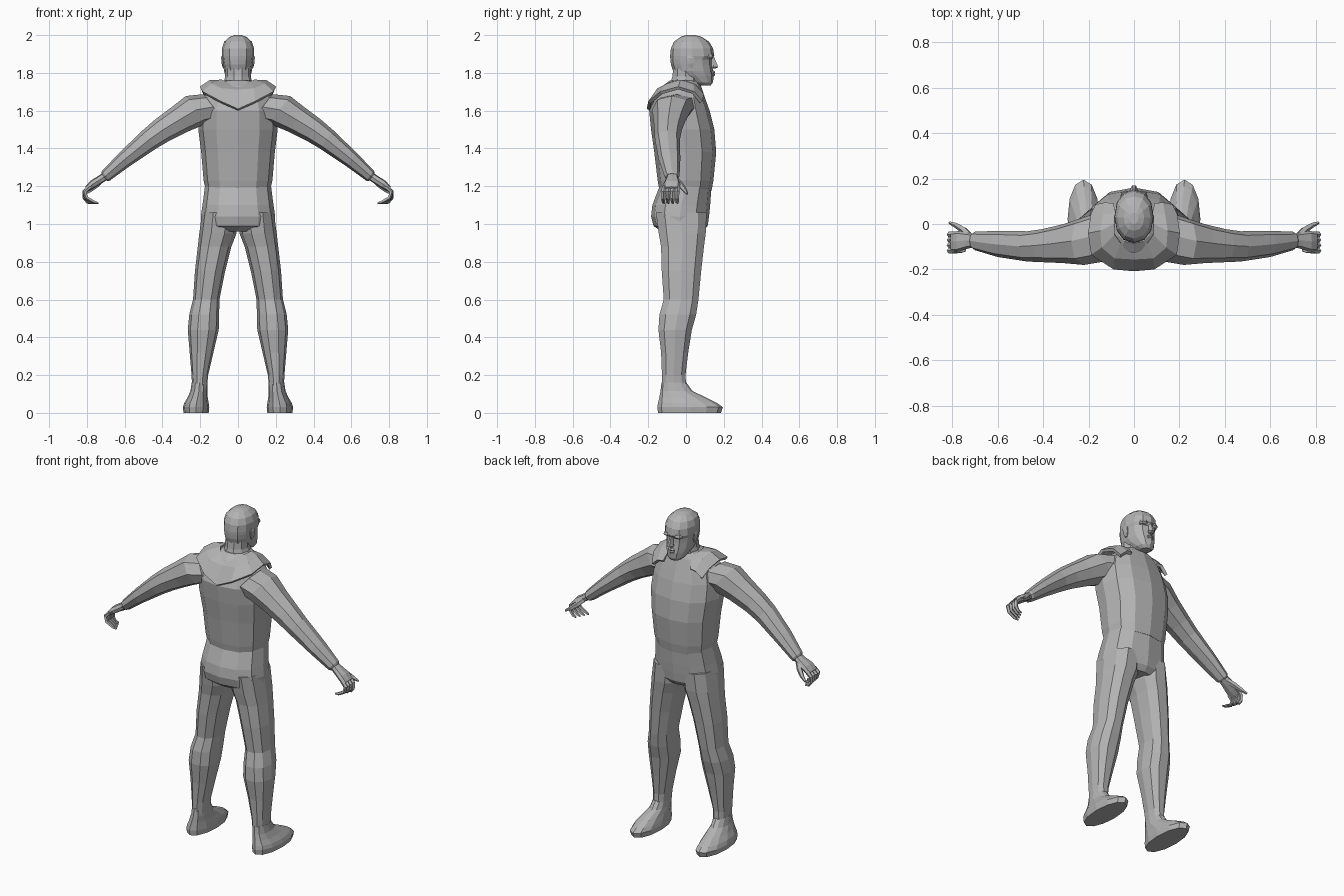
import bpy, bmesh, math
from mathutils import Vector

grey = bpy.data.materials.new("plain grey")
grey.diffuse_color = (0.45, 0.45, 0.45, 1)


def finish(name, bm, mirror=False):
    bmesh.ops.recalc_face_normals(bm, faces=bm.faces)
    me = bpy.data.meshes.new(name)
    bm.to_mesh(me)
    bm.free()
    me.materials.append(grey)
    ob = bpy.data.objects.new(name, me)
    bpy.context.collection.objects.link(ob)
    if mirror:
        ob.modifiers.new("mirror", 'MIRROR').use_mirror_merge = False
    return ob


def skin(name, rings, mirror=False):
    """Join closed rings of points into a capped, flat-faced skin."""
    bm = bmesh.new()
    vs = [[bm.verts.new(p) for p in r] for r in rings]
    n = len(vs[0])
    for a, b in zip(vs, vs[1:]):
        for i in range(n):
            j = (i + 1) % n
            bm.faces.new((a[i], a[j], b[j], b[i]))
    bm.faces.new(vs[0])
    bm.faces.new(vs[-1])
    return finish(name, bm, mirror)


def oval(c, u, v, n, p):
    pts = []
    for i in range(n):
        t = 2 * math.pi * i / n
        ct, st = math.cos(t), math.sin(t)
        a = math.copysign(abs(ct) ** (2 / p), ct)
        b = math.copysign(abs(st) ** (2 / p), st)
        pts.append(Vector(c) + Vector(u) * a + Vector(v) * b)
    return pts


def stack(name, rows, n=12, p=2.3, mirror=False):
    """Level sections: z, x0, x1, y0, y1."""
    return skin(name, [oval(((x0 + x1) / 2, (y0 + y1) / 2, z), ((x1 - x0) / 2, 0, 0),
                            (0, (y1 - y0) / 2, 0), n, p) for z, x0, x1, y0, y1 in rows], mirror)


def body(name, rows, **k):
    return stack(name, [(z, -w, w, a, b) for z, w, a, b in rows], **k)


def tube(name, pts, radii, n=5):
    """Tapered tube along a path, mirrored to the other side."""
    pts = [Vector(q) for q in pts]
    rings = []
    for i, q in enumerate(pts):
        d = (pts[min(i + 1, len(pts) - 1)] - pts[max(i - 1, 0)]).normalized()
        v = Vector((0, 1, 0))
        v = (v - d * v.dot(d)).normalized()
        rings.append(oval(q, d.cross(v) * radii[i], v * radii[i], n, 2))
    return skin(name, rings, True)


# Jacket and trousers
body("jacket", [(1.175, .17, -.14, .135), (1.23, .182, -.15, .145), (1.38, .195, -.168, .16),
                (1.5, .21, -.185, .15), (1.6, .205, -.195, .125), (1.67, .185, -.165, .1),
                (1.73, .12, -.125, .08), (1.76, .075, -.085, .06)])
body("pelvis", [(.96, .14, -.13, .09), (.99, .195, -.172, .115), (1.04, .197, -.185, .122),
                (1.1, .188, -.178, .128), (1.2, .175, -.14, .135)])
stack("leg", [(1.06, .005, .19, -.165, .115), (.95, .008, .205, -.15, .11), (.88, .035, .213, -.137, .1),
              (.75, .068, .228, -.133, .085), (.6, .098, .238, -.122, .07), (.52, .1, .258, -.145, .058),
              (.44, .102, .266, -.15, .035), (.32, .13, .256, -.135, .015), (.2, .158, .246, -.13, 0),
              (.12, .165, .242, -.128, .005)], n=10, mirror=True)
stack("shoe", [(0, .155, .288, -.148, .185), (.03, .152, .292, -.152, .195), (.052, .155, .285, -.148, .165),
               (.08, .16, .268, -.142, .11), (.115, .162, .252, -.135, .035), (.16, .163, .245, -.13, .002)],
      n=12, p=2.1, mirror=True)

# Sleeve sections: x, z, half thickness, y0, y1
sleeve = [(.13, 1.62, .085, -.165, .06), (.22, 1.605, .092, -.18, .03), (.31, 1.552, .078, -.172, .0),
          (.4, 1.497, .068, -.168, -.022), (.47, 1.447, .06, -.165, -.032), (.6, 1.342, .045, -.145, -.03),
          (.7, 1.255, .033, -.115, -.034), (.708, 1.248, .026, -.105, -.042)]
rings = []
for x, z, r, a, b in sleeve:
    rings.append(oval((x, (a + b) / 2, z), (.61 * r, 0, .79 * r), (0, (b - a) / 2, 0), 8, 2.2))
skin("sleeve", rings, True)

# Hands
palm = [(.69, 1.262, .022, -.1, -.045), (.73, 1.235, .022, -.108, -.038),
        (.77, 1.21, .022, -.122, -.03), (.8, 1.185, .015, -.122, -.035)]
skin("palm", [oval((x, (a + b) / 2, z), (.55 * r, 0, .83 * r), (0, (b - a) / 2, 0), 8, 2.6)
              for x, z, r, a, b in palm], True)
for i in range(4):
    y = -.044 - .024 * i
    c = .012 * i
    tube("finger", [(.785, y, 1.197), (.812, y - .002, 1.17), (.812 - c * .3, y - .004, 1.138),
                    (.795 - c, y - .003, 1.115), (.775 - c, y, 1.11)], [.012, .0125, .011, .009, .005])
tube("thumb", [(.725, -.05, 1.23), (.75, -.026, 1.205), (.782, -.006, 1.178), (.812, .006, 1.16)],
     [.016, .016, .012, .006])

# Folded hood: inner edge, ridge and outer edge from the back seam to the chest
half = [((0, -.085, 1.735), (0, -.15, 1.705), (0, -.2, 1.605)),
        ((.06, -.08, 1.745), (.085, -.145, 1.712), (.09, -.192, 1.645)),
        ((.085, -.045, 1.755), (.14, -.1, 1.735), (.185, -.13, 1.695)),
        ((.085, 0, 1.752), (.145, -.03, 1.755), (.197, -.04, 1.72)),
        ((.08, .045, 1.735), (.135, .035, 1.735), (.185, .04, 1.695)),
        ((.09, .085, 1.685), (.125, .088, 1.682), (.165, .08, 1.645))]
bm = bmesh.new()
rows = [[bm.verts.new(q) for q in r] for r in half]
for a, b in zip(rows, rows[1:]):
    for i in range(2):
        bm.faces.new((a[i], b[i], b[i + 1], a[i + 1]))
hood = finish("hood", bm, True)
hood.modifiers["mirror"].use_mirror_merge = True
sol = hood.modifiers.new("thickness", 'SOLIDIFY')
sol.thickness, sol.offset = .018, 0

# Neck and head
body("neck", [(1.68, .085, -.1, .07), (1.74, .078, -.088, .075), (1.78, .068, -.076, .07),
              (1.83, .068, -.07, .06)], n=10, p=2)
body("head", [(1.733, .03, .07, .13), (1.75, .05, .03, .143), (1.785, .066, -.04, .147),
              (1.81, .074, -.068, .143), (1.845, .079, -.08, .138), (1.872, .083, -.083, .137),
              (1.89, .086, -.084, .15), (1.93, .085, -.08, .143), (1.965, .073, -.064, .122),
              (1.99, .045, -.03, .085), (2.0, .018, .0, .05)], n=12, p=2.2)

# Face details
body("nose", [(1.822, .013, .13, .155), (1.83, .018, .12, .172), (1.842, .013, .12, .17),
              (1.885, .007, .12, .15)], n=6, p=2)
body("lips", [(1.782, .018, .1, .149), (1.79, .026, .1, .154), (1.797, .026, .1, .15),
              (1.804, .024, .1, .155), (1.812, .012, .1, .147)], n=8, p=2)
stack("brow", [(1.874, .014, .056, .1, .136), (1.884, .01, .06, .1, .147), (1.898, .012, .056, .1, .142)],
      n=8, mirror=True)
stack("ear", [(1.825, .074, .08, .015, .035), (1.85, .074, .087, .005, .045),
              (1.88, .076, .089, .0, .045), (1.892, .078, .085, .01, .035)], n=6, mirror=True)
